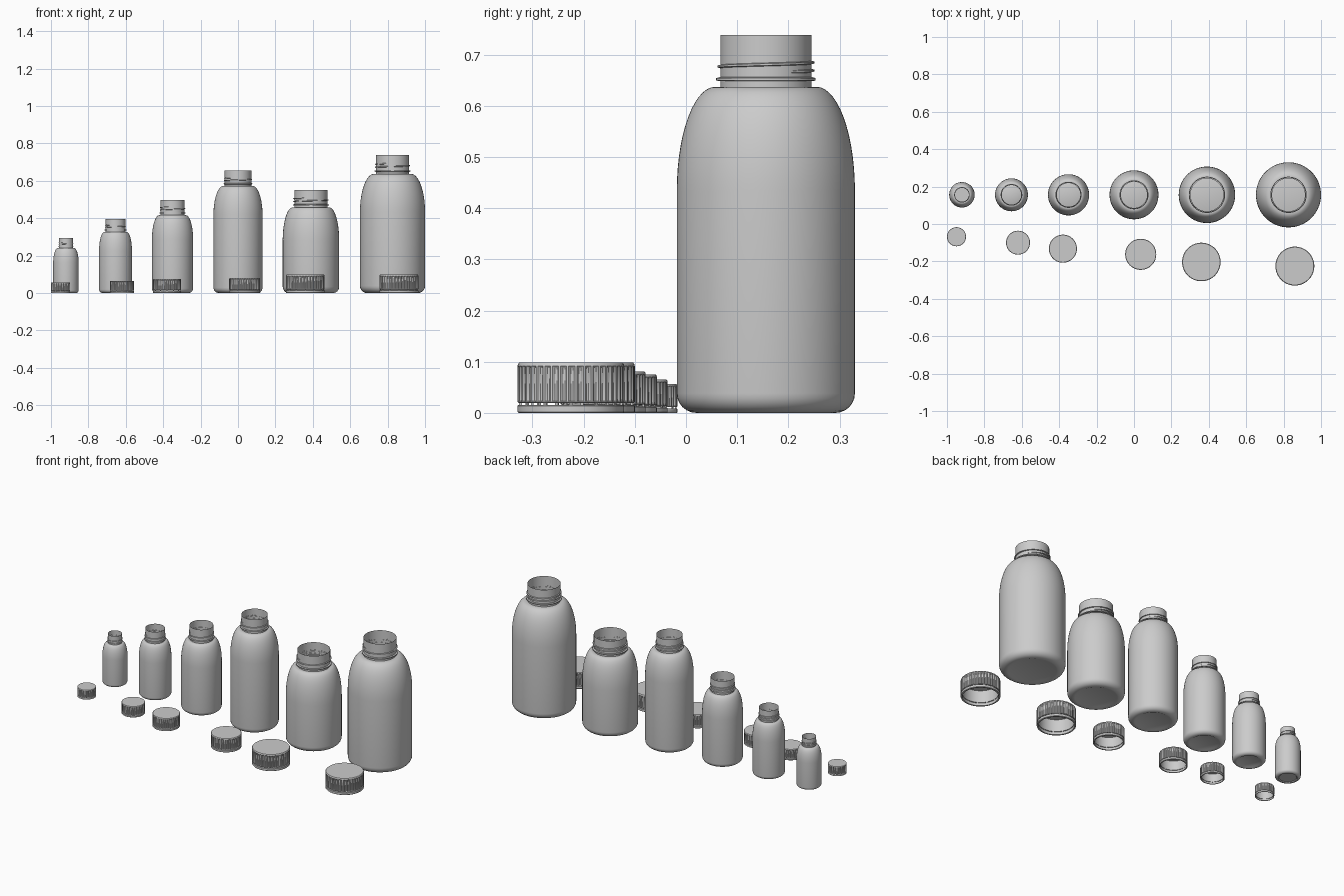
import bpy, bmesh, math

if "Cube" in bpy.data.objects:
    bpy.data.objects.remove(bpy.data.objects["Cube"])

ROW_Y = 0.156


def finish(bm, name, loc, angle=35):
    bmesh.ops.remove_doubles(bm, verts=bm.verts, dist=1e-5)
    me = bpy.data.meshes.new(name)
    bm.to_mesh(me)
    bm.free()
    ob = bpy.data.objects.new(name, me)
    ob.location = loc
    bpy.context.collection.objects.link(ob)
    bpy.ops.object.select_all(action='DESELECT')
    ob.select_set(True)
    bpy.context.view_layer.objects.active = ob
    bpy.ops.object.shade_smooth_by_angle(angle=math.radians(angle))
    return ob


def loft(bm, rows, closed=True):
    """Skin rows of points; rows run upward, points run counter-clockwise."""
    rings = [[bm.verts.new(p) for p in row] for row in rows]
    n = len(rings[0])
    for lo, hi in zip(rings, rings[1:]):
        for j in range(n if closed else n - 1):
            k = (j + 1) % n
            bm.faces.new((lo[j], lo[k], hi[k], hi[j]))


def lathe(bm, profile, n=64, rib=None):
    """Spin (radius, z, rib_depth) points; rib(j) tells which columns sink in."""
    rows = []
    for r, z, d in profile:
        row = []
        for j in range(n):
            a = 2 * math.pi * j / n
            q = r - (d if rib and rib(j) else 0)
            row.append((q * math.cos(a), q * math.sin(a), z))
        rows.append(row)
    loft(bm, rows)


def bottle(i, x, r, height, shoulder, neck):
    h = height - shoulder
    sh = 1.17 * r
    foot = 0.22 * r
    top_r = neck * 1.11
    pts = [(0, 0.004), (r - foot * 1.5, 0.004), (r - foot * 1.2, 0.0)]
    # rounded foot
    for s in range(7):
        a = math.pi / 2 * s / 6
        pts.append((r - foot + foot * math.sin(a), foot * (1 - math.cos(a))))
    # domed shoulder
    for s in range(15):
        a = math.pi / 2 * s / 14
        pts.append((top_r + (r - top_r) * math.cos(a),
                    shoulder - sh + sh * math.sin(a)))
    # neck with support ring
    pts += [(neck, shoulder), (neck, shoulder + .11 * h),
            (neck * 1.09, shoulder + .12 * h), (neck * 1.09, shoulder + .17 * h),
            (neck, shoulder + .19 * h), (neck, height)]
    bm = bmesh.new()
    lathe(bm, [(a, b, 0) for a, b in pts])
    finish(bm, f"bottle_{i}", (x, ROW_Y, 0))

    # screw thread: tapered ridge along a helix
    bm = bmesh.new()
    steps, turns, w = 96, 1.6, 0.035 * h
    cols = []
    for s in range(steps + 1):
        t = s / steps
        a = 2 * math.pi * turns * t + 0.6
        z = shoulder + h * (0.29 + 0.25 * t)
        d = neck * 0.065 * min(1, 12 * t, 12 * (1 - t))
        cols.append([((neck + o) * math.cos(a), (neck + o) * math.sin(a), z + v)
                     for o, v in ((-.001, -w), (d, -w * .5), (d, w * .5), (-.001, w))])
    loft(bm, [list(row) for row in zip(*cols)], closed=False)
    finish(bm, f"bottle_thread_{i}", (x, ROW_Y, 0))


def cap(i, x, y, r, h):
    inner = r * 0.91
    d = r * 0.035
    ribs = 40
    # ribbed hollow body
    bm = bmesh.new()
    lathe(bm, [(inner, .2 * h, 0), (r * .985, .2 * h, 0), (r, .22 * h, 0),
               (r, .235 * h, d), (r, .90 * h, d), (r, .93 * h, 0),
               (r * .995, .97 * h, 0), (r * .97, h, 0), (0, h, 0)],
          ribs * 4, lambda j: j % 4 < 2)
    lathe(bm, [(0, .92 * h, 0), (inner, .92 * h, 0), (inner, .2 * h, 0)], ribs * 4)
    finish(bm, f"cap_{i}", (x, y, 0))
    # tamper band under the cap
    bm = bmesh.new()
    lathe(bm, [(inner, 0, 0), (r * .985, 0, 0), (r, .02 * h, 0), (r, .14 * h, 0),
               (r * .985, .16 * h, 0), (inner, .16 * h, 0), (inner, 0, 0)])
    finish(bm, f"cap_band_{i}", (x, y, 0))
    # small bridges holding the band
    bm = bmesh.new()
    for k in range(12):
        a = 2 * math.pi * k / 12
        geo = bmesh.ops.create_cube(bm, size=1)['verts']
        bmesh.ops.scale(bm, verts=geo, vec=(r * .05, r * .06, .05 * h))
        bmesh.ops.translate(bm, verts=geo, vec=(r * .945, 0, .18 * h))
        for v in geo:
            cx, cy = v.co.x, v.co.y
            v.co.x = cx * math.cos(a) - cy * math.sin(a)
            v.co.y = cx * math.sin(a) + cy * math.cos(a)
    finish(bm, f"cap_bridges_{i}", (x, y, 0))


# x, body radius, height, shoulder height, neck radius
BOTTLES = [(-.92, .068, .294, .242, .038), (-.655, .088, .397, .327, .053),
           (-.35, .110, .497, .416, .064), (0, .131, .654, .572, .071),
           (.39, .151, .550, .457, .089), (.826, .174, .738, .637, .089)]
# x, y, radius, height
CAPS = [(-.949, -.068, .051, .056), (-.62, -.10, .064, .065),
        (-.38, -.132, .075, .075), (.036, -.162, .083, .081),
        (.36, -.203, .103, .098), (.86, -.225, .104, .098)]

for i, b in enumerate(BOTTLES, 1):
    bottle(i, *b)
for i, c in enumerate(CAPS, 1):
    cap(i, *c)
